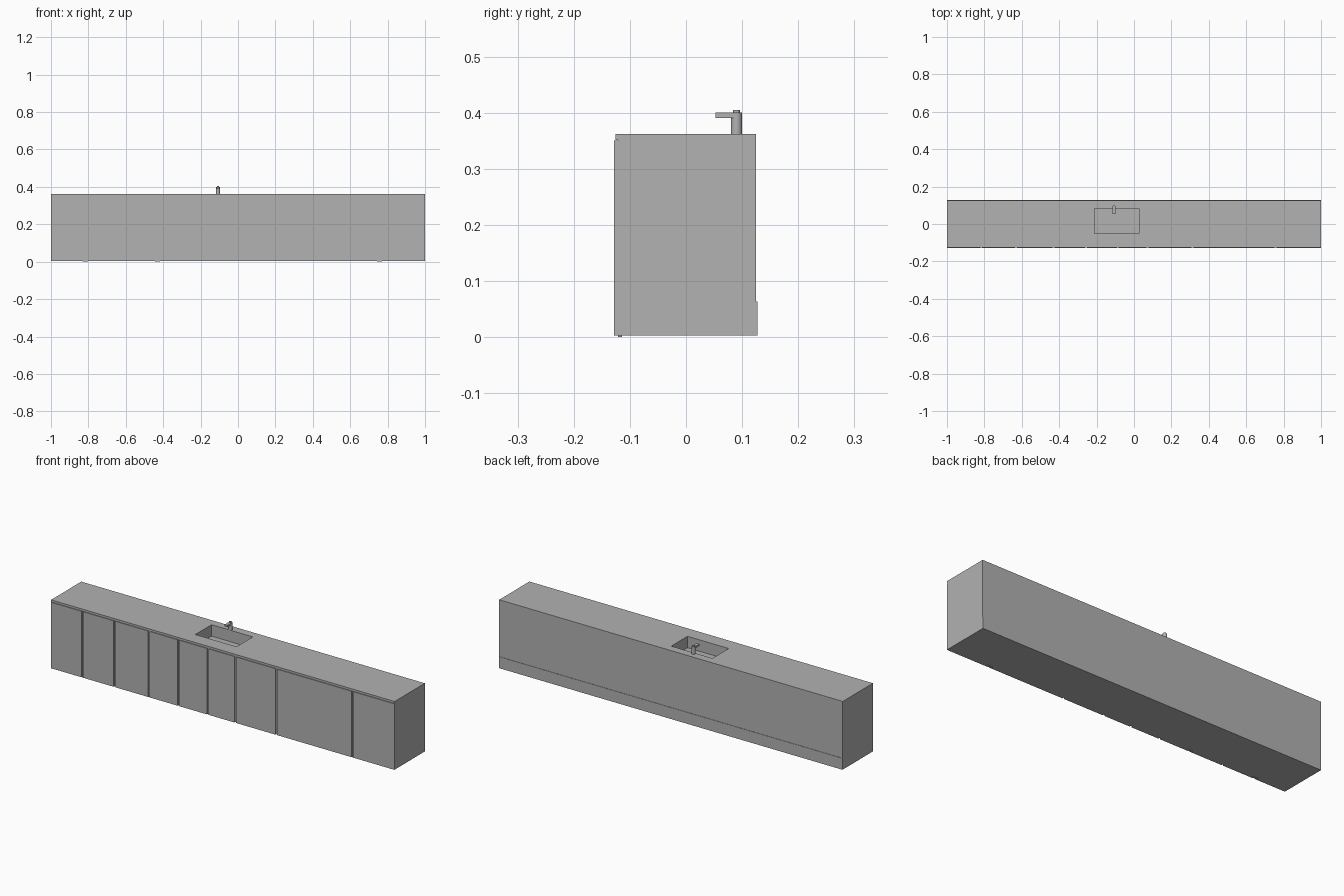
import bpy
import bmesh
from mathutils import Vector

cube = bpy.data.objects.get("Cube")
if cube:
    bpy.data.objects.remove(cube)

grey = bpy.data.materials.new("plain grey")
grey.use_nodes = True
colour = (0.445, 0.445, 0.445, 1)
grey.diffuse_color = colour
grey.node_tree.nodes["Principled BSDF"].inputs["Base Color"].default_value = colour


def finish(name, bm):
    bmesh.ops.recalc_face_normals(bm, faces=bm.faces[:])
    mesh = bpy.data.meshes.new(name)
    bm.to_mesh(mesh)
    bm.free()
    mesh.materials.append(grey)
    obj = bpy.data.objects.new(name, mesh)
    bpy.context.collection.objects.link(obj)
    return obj


def box(name, low, high):
    low, high = Vector(low), Vector(high)
    bm = bmesh.new()
    bmesh.ops.create_cube(bm, size=1)
    for v in bm.verts:
        v.co = (low + high) / 2 + v.co * (high - low)
    return finish(name, bm)


def cylinder(name, centre, radius, bottom, top):
    bm = bmesh.new()
    bmesh.ops.create_cone(bm, cap_ends=True, segments=16, radius1=radius,
                          radius2=radius, depth=top - bottom)
    bmesh.ops.translate(bm, verts=bm.verts[:],
                        vec=(*centre, (bottom + top) / 2))
    obj = finish(name, bm)
    bpy.context.view_layer.objects.active = obj
    obj.select_set(True)
    bpy.ops.object.shade_smooth_by_angle()
    obj.select_set(False)


# Carcass and overhanging worktop, as one side profile run along x
TOP = 0.362
BASE = 0.003
profile = [(-0.121, BASE), (0.127, BASE), (0.127, 0.063), (0.125, 0.063),
           (0.125, TOP), (-0.126, TOP), (-0.126, 0.351), (-0.121, 0.351)]
bm = bmesh.new()
end = bm.faces.new([bm.verts.new((-1, y, z)) for y, z in profile])
run = bmesh.ops.extrude_face_region(bm, geom=[end], use_keep_orig=True)
bmesh.ops.translate(bm, vec=(2, 0, 0), verts=[
    g for g in run["geom"] if isinstance(g, bmesh.types.BMVert)])
bmesh.ops.recalc_face_normals(bm, faces=bm.faces[:])

# Sink basin sunk into the worktop
sink_low, sink_high = Vector((-0.212, -0.052, 0)), Vector((0.028, 0.083, 0))
for point in (sink_low, sink_high):
    for axis in ((1, 0, 0), (0, 1, 0)):
        bmesh.ops.bisect_plane(bm, geom=bm.verts[:] + bm.edges[:] + bm.faces[:],
                               plane_co=point, plane_no=axis)
middle = (sink_low + sink_high) / 2 + Vector((0, 0, TOP))
opening = min(bm.faces, key=lambda f: (f.calc_center_median() - middle).length)
basin = bmesh.ops.extrude_discrete_faces(bm, faces=[opening])["faces"][0]
bmesh.ops.translate(bm, verts=basin.verts[:], vec=(0, 0, -0.06))
finish("counter_body", bm)

# Front panels parted by narrow grooves
GAP = 0.005
joints = [-0.817, -0.63, -0.43, -0.257, -0.087, 0.073, 0.312, 0.756]
starts = [-1] + [x + GAP for x in joints]
ends = [x - GAP for x in joints] + [1]
for i, (a, b) in enumerate(zip(starts, ends)):
    box(f"front_panel_{i + 1}", (a, -0.128, BASE), (b, -0.121, 0.35))

# Small pads under the front edge
for i in (0, 2, 7):
    box(f"foot_pad_{i + 1}", (joints[i] - 0.014, -0.121, 0),
        (joints[i] + 0.014, -0.114, BASE))

# Tap behind the sink
tap_x = -0.107
cylinder("tap_post", (tap_x, 0.09), 0.01, TOP, 0.4)
box("tap_spout", (tap_x - 0.008, 0.053, 0.39), (tap_x + 0.008, 0.09, 0.4))
cylinder("tap_knob", (tap_x, 0.09), 0.006, 0.4, 0.405)
